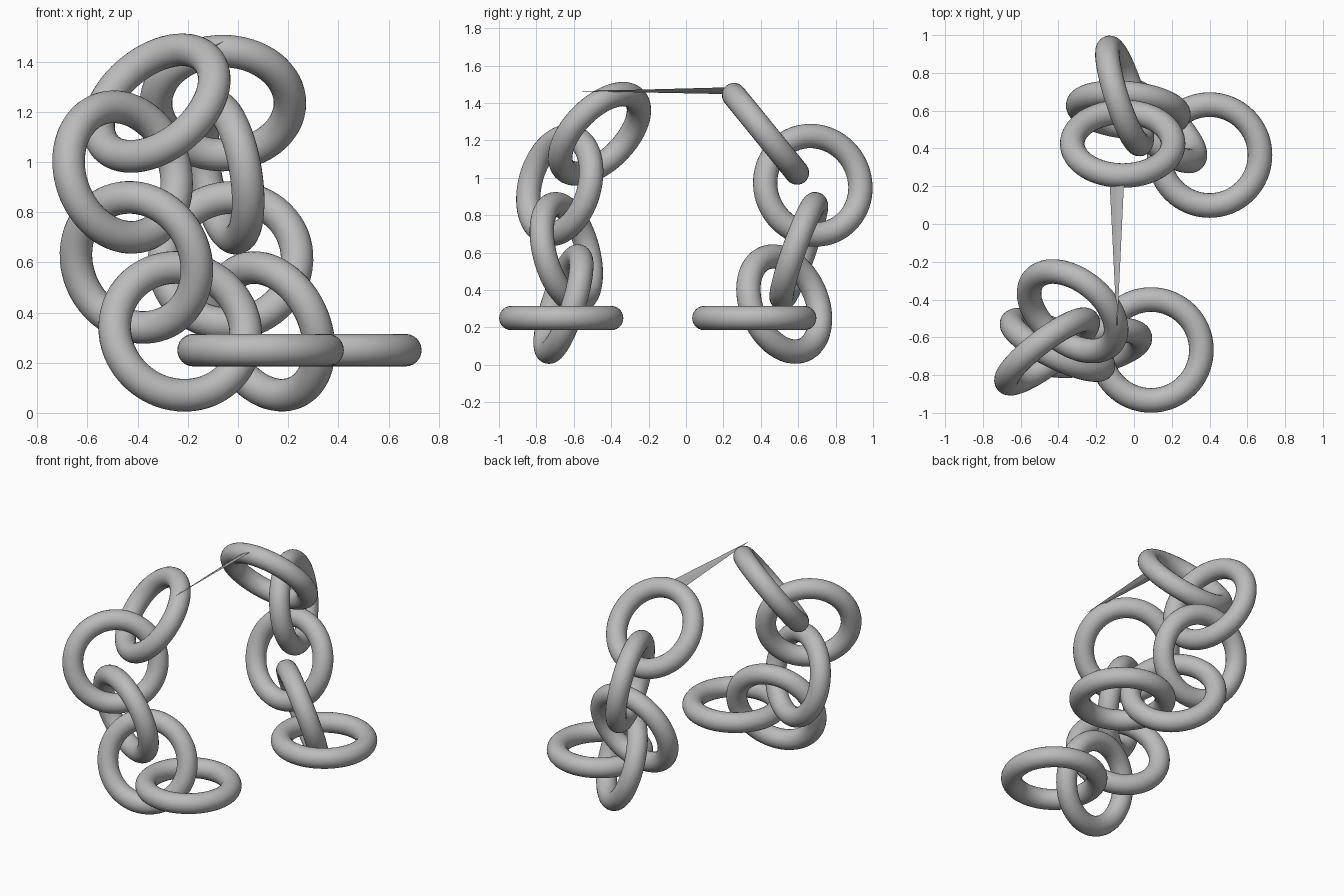
import bpy
from mathutils import Vector

if "Cube" in bpy.data.objects:
    bpy.data.objects.remove(bpy.data.objects["Cube"])

RING_R, TUBE_R = 0.267, 0.065

steel = bpy.data.materials.new("grey_steel")
steel.diffuse_color = (0.5, 0.5, 0.5, 1)
steel.use_nodes = True
steel.node_tree.nodes["Principled BSDF"].inputs["Base Color"].default_value = steel.diffuse_color


def link(name, centre, axis):
    """One round chain link whose hole faces along axis."""
    turn = Vector((0, 0, 1)).rotation_difference(Vector(axis).normalized())
    bpy.ops.mesh.primitive_torus_add(
        major_radius=RING_R, minor_radius=TUBE_R,
        major_segments=64, minor_segments=24,
        location=centre, rotation=turn.to_euler())
    ob = bpy.context.object
    ob.name = name
    ob.data.materials.append(steel)
    bpy.ops.object.shade_smooth()


# Two hanging chains, listed from the flat bottom link to the top link
chains = {
    "front_chain_link": [
        ((0.09, -0.667, 0.25), (0, 0, 1)),
        ((-0.23, -0.655, 0.325), (-0.2, 0.934, -0.297)),
        ((-0.405, -0.64, 0.60), (0.424, 0.86, 0.236)),
        ((-0.46, -0.675, 0.96), (0.59, -0.775, 0.22)),
        ((-0.325, -0.462, 1.235), (0.5, 0.61, -0.6)),
    ],
    "back_chain_link": [
        ((0.40, 0.365, 0.25), (0, 0, 1)),
        ((0.12, 0.525, 0.325), (0.65, 0.697, 0.303)),
        ((-0.03, 0.603, 0.607), (0.1, 0.94, -0.33)),
        ((-0.05, 0.678, 0.96), (0.94, 0.3, 0.16)),
        ((-0.06, 0.425, 1.235), (0, 0.775, 0.63)),
    ],
}
for name, links in chains.items():
    for i, (centre, axis) in enumerate(links):
        link(f"{name}_{i + 1}", centre, axis)

# Thin tilted spike joining the two top links
base = [(-0.13, 0.24, 1.447), (-0.088, 0.24, 1.46),
        (-0.052, 0.24, 1.484), (-0.094, 0.24, 1.47)]
tip = (-0.09, -0.565, 1.463)
mesh = bpy.data.meshes.new("connecting_spike")
mesh.from_pydata(base + [tip], [],
                 [(0, 3, 2, 1)] + [(i, (i + 1) % 4, 4) for i in range(4)])
mesh.materials.append(steel)
spike = bpy.data.objects.new("connecting_spike", mesh)
bpy.context.collection.objects.link(spike)
